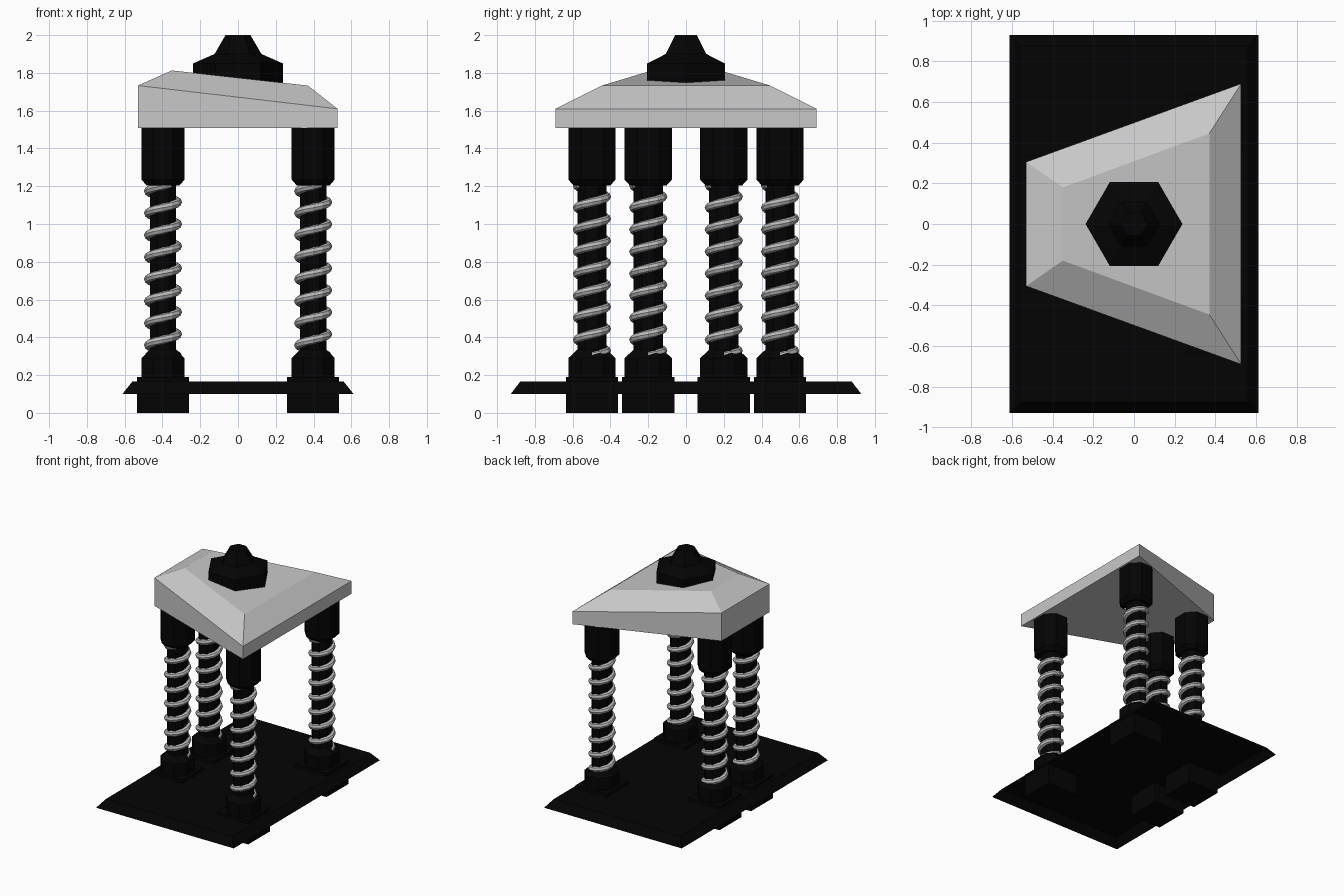
import bpy
import bmesh
import math

if "Cube" in bpy.data.objects:
    bpy.data.objects.remove(bpy.data.objects["Cube"])


def material(name, value):
    m = bpy.data.materials.new(name)
    m.diffuse_color = (value, value, value, 1)
    m.use_nodes = True
    m.node_tree.nodes["Principled BSDF"].inputs["Base Color"].default_value = m.diffuse_color
    return m


BLACK = material("black", 0.0012)
ROOF = material("pale grey", 0.575)
STEEL = material("spring grey", 0.5)


def loft(name, rings, mat, bottom=True):
    """Skin a stack of equal-length vertex rings into one object."""
    bm = bmesh.new()
    rows = [[bm.verts.new(p) for p in ring] for ring in rings]
    n = len(rows[0])
    for lo, hi in zip(rows, rows[1:]):
        for i in range(n):
            j = (i + 1) % n
            bm.faces.new((lo[i], lo[j], hi[j], hi[i]))
    bm.faces.new(rows[-1])
    if bottom:
        bm.faces.new(rows[0][::-1])
        bmesh.ops.recalc_face_normals(bm, faces=bm.faces[:])
    mesh = bpy.data.meshes.new(name)
    bm.to_mesh(mesh)
    bm.free()
    mesh.materials.append(mat)
    ob = bpy.data.objects.new(name, mesh)
    bpy.context.collection.objects.link(ob)
    return ob


def polygon(n, r, z):
    return [(r * math.cos(math.tau * i / n), r * math.sin(math.tau * i / n), z)
            for i in range(n)]


def octagon(hx, hy, z, cut=0.54):
    """Rectangle with its corners cut off."""
    cx, cy = hx * (1 - cut), hy * (1 - cut)
    return [(hx, -cy, z), (hx, cy, z), (cx, hy, z), (-cx, hy, z),
            (-hx, cy, z), (-hx, -cy, z), (-cx, -hy, z), (cx, -hy, z)]


def rect(hx, hy, z):
    return [(-hx, -hy, z), (hx, -hy, z), (hx, hy, z), (-hx, hy, z)]


def trapezoid(xl, yl, zl, xr, yr, zr):
    return [(xl, -yl, zl), (xr, -yr, zr), (xr, yr, zr), (xl, yl, zl)]


# Base plate: a shallow tray shell with sloping edges, open underneath
loft("base_plate", [rect(0.612, 0.928, 0.10), rect(0.56, 0.878, 0.165)], BLACK,
     bottom=False)

# Sloping roof slab, wide on the right and tall on the left
loft("roof", [trapezoid(-0.53, 0.305, 1.507, 0.527, 0.69, 1.507),
              trapezoid(-0.53, 0.305, 1.733, 0.527, 0.69, 1.61),
              trapezoid(-0.35, 0.18, 1.813, 0.37, 0.445, 1.733)], ROOF)

# Hexagonal cap on the roof
loft("cap", [polygon(6, r, z) for r, z in
             ((0.238, 1.72), (0.238, 1.85), (0.124, 1.90), (0.066, 2.0))], BLACK)


def spring_rings(start, turns, z0, pitch, major=0.077, minor=0.024, steps=12, sides=8):
    rings = []
    for s in range(round(turns * steps) + 1):
        a = start + math.tau * s / steps
        z = z0 + pitch * s / steps
        ring = []
        for k in range(sides):
            t = math.tau * k / sides
            r = major + minor * math.cos(t)
            ring.append((r * math.cos(a), r * math.sin(a), z + minor * math.sin(t)))
        rings.append(ring)
    return rings


# Four legs: foot, lower collar, column, spring and upper collar
for side, x, y in (("left", -0.397, 0.2), ("right", 0.398, 0.498)):
    for end, sy in (("front", -1), ("back", 1)):
        tag = f"_{side}_{end}"
        parts = [
            loft("foot" + tag, [rect(0.138, 0.138, 0), rect(0.138, 0.138, 0.19)], BLACK),
            loft("lower_collar" + tag,
                 [octagon(0.114, 0.125, 0.18), octagon(0.114, 0.125, 0.29),
                  octagon(0.07, 0.077, 0.335)], BLACK),
            loft("column" + tag,
                 [octagon(0.07, 0.077, 0.3), octagon(0.07, 0.077, 1.25)], BLACK),
            loft("spring" + tag, spring_rings(0, 7.85, 0.30, 0.1165), STEEL),
            loft("upper_collar" + tag,
                 [octagon(0.088, 0.098, 1.205), octagon(0.114, 0.125, 1.235),
                  octagon(0.114, 0.125, 1.51)], BLACK),
        ]
        for ob in parts:
            ob.location = (x, sy * y, 0)
